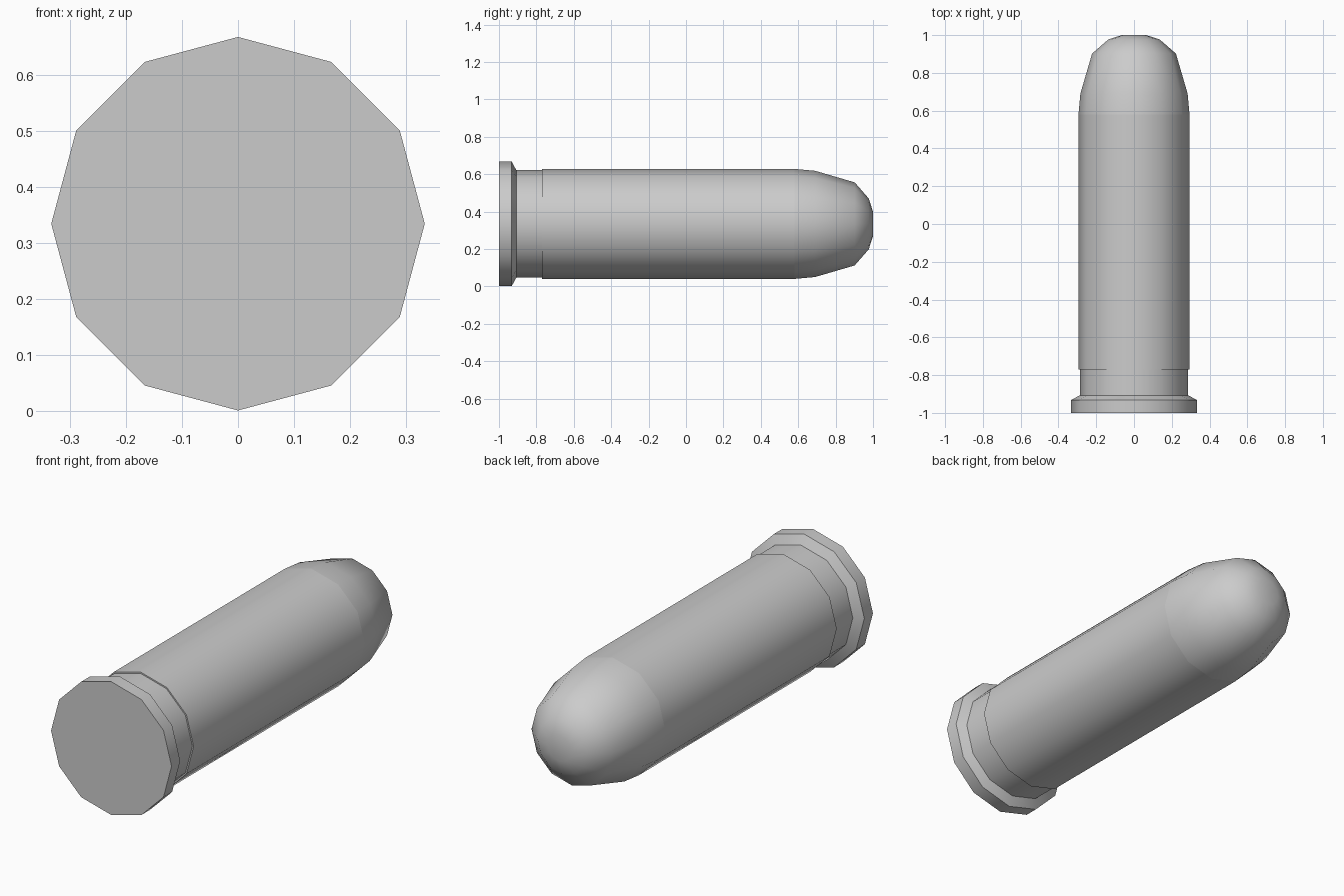
import bpy, bmesh, math

if "Cube" in bpy.data.objects:
    bpy.data.objects.remove(bpy.data.objects["Cube"])

SIDES = 12
AXIS_Z = 0.334


def lathe(name, profile, cap_start=False, cap_end=False):
    """Revolve (y, radius) points around the horizontal axis."""
    bm = bmesh.new()
    rings = []
    for y, r in profile:
        rings.append([bm.verts.new((r * math.cos(a), y, AXIS_Z + r * math.sin(a)))
                      for a in (2 * math.pi * i / SIDES for i in range(SIDES))])
    for a, b in zip(rings, rings[1:]):
        for i in range(SIDES):
            j = (i + 1) % SIDES
            bm.faces.new((a[i], b[i], b[j], a[j])).smooth = True
    # flat end discs
    if cap_start:
        bm.faces.new(rings[0])
    if cap_end:
        bm.faces.new(rings[-1][::-1])
    # faces wind so that normals point away from the axis
    bm.normal_update()
    side = bm.faces[:][0]
    c = side.calc_center_median()
    if side.normal.x * c.x + side.normal.z * (c.z - AXIS_Z) < 0:
        bmesh.ops.reverse_faces(bm, faces=bm.faces[:])
    mesh = bpy.data.meshes.new(name)
    bm.to_mesh(mesh)
    bm.free()
    mesh.set_sharp_from_angle(angle=math.radians(40))
    obj = bpy.data.objects.new(name, mesh)
    bpy.context.collection.objects.link(obj)
    return obj


# Case: rim, bevel, groove, step and straight wall
lathe("case", [(-1.0, 0.333), (-0.932, 0.333), (-0.907, 0.287),
               (-0.77, 0.287), (-0.77, 0.294), (0.58, 0.294)], cap_start=True)

# Rounded nose with a small flat tip
lathe("nose", [(0.58, 0.294), (0.69, 0.284), (0.902, 0.222),
               (0.977, 0.136), (1.0, 0.065)], cap_end=True)
